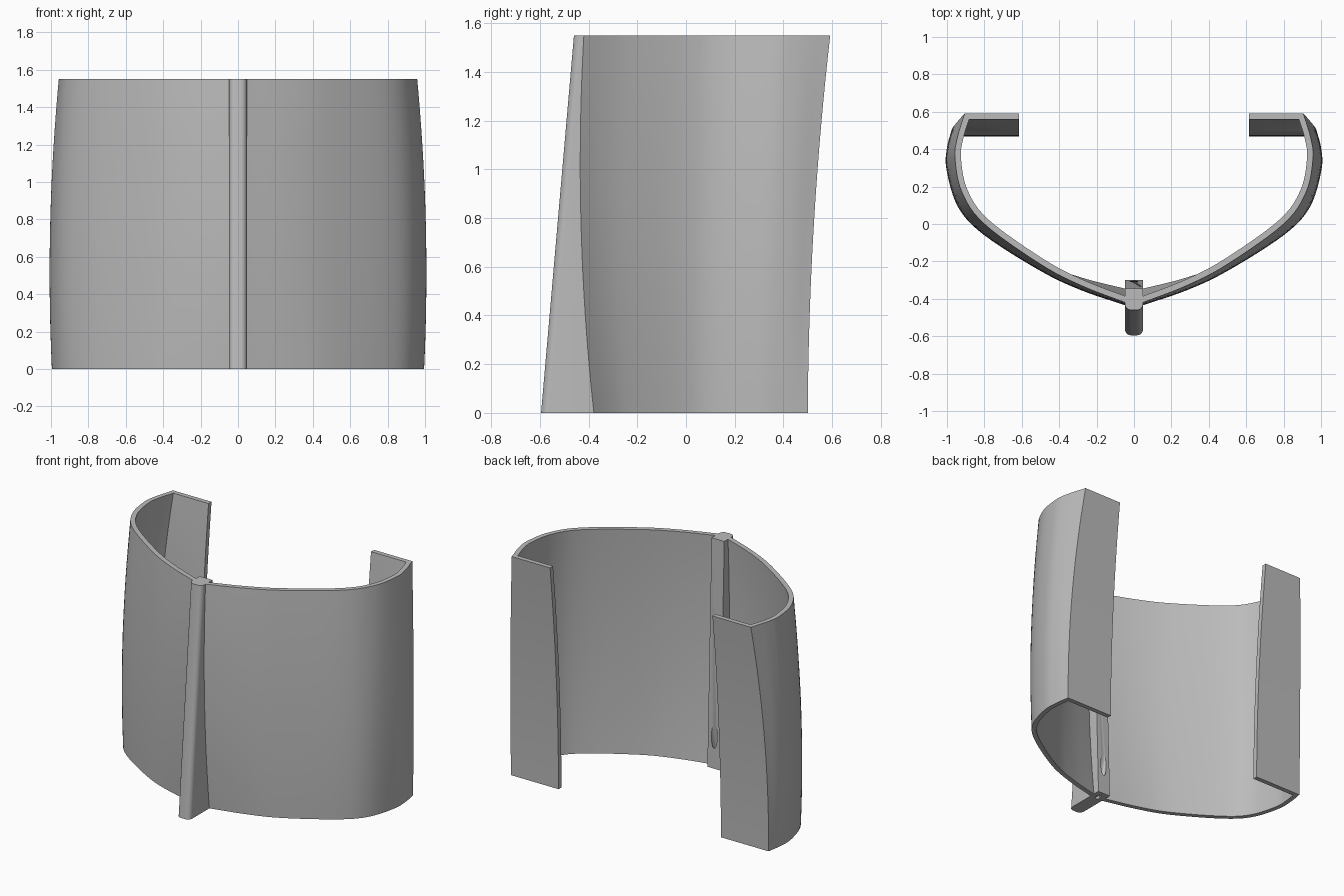
import bpy, bmesh, math
from mathutils import Vector

if "Cube" in bpy.data.objects:
    bpy.data.objects.remove(bpy.data.objects["Cube"])

H = 1.55          # overall height
T = 0.032         # wall thickness
ROWS, SUB = 24, 6

grey = bpy.data.materials.new("plain grey")
grey.diffuse_color = (0.5, 0.5, 0.5, 1)
grey.use_nodes = True
grey.node_tree.nodes["Principled BSDF"].inputs["Base Color"].default_value = grey.diffuse_color

# Outer wall outline (right half) at the bottom, middle and top
BOTTOM = [(.02, -.385), (.28, -.32), (.5, -.235), (.8, -.05), (.93, .09), (.99, .28), (.99, .40), (.975, .50)]
MIDDLE = [(.02, -.44), (.28, -.355), (.5, -.25), (.8, -.055), (.94, .10), (1.0, .30), (.995, .42), (.962, .525)]
TOP = [(.02, -.43), (.28, -.33), (.5, -.215), (.8, .00), (.92, .17), (.957, .35), (.945, .46), (.905, .592)]


def smooth_path(pts):
    """Catmull-Rom curve through the points."""
    p = [2 * pts[0] - pts[1]] + pts + [2 * pts[-1] - pts[-2]]
    out = []
    for i in range(1, len(p) - 2):
        a, b, c, d = p[i - 1:i + 3]
        for k in range(SUB):
            t = k / SUB
            out.append(.5 * (2 * b + (c - a) * t + (2 * a - 5 * b + 4 * c - d) * t * t
                             + (3 * b - a - 3 * c + d) * t ** 3))
    return out + [pts[-1]]


def section(t):
    """Closed outline of the wall and its flange at height fraction t."""
    w = (2 * (t - .5) * (t - 1), 4 * t * (1 - t), 2 * t * (t - .5))
    ctrl = [sum((Vector(p) * k for p, k in zip(ps, w)), Vector((0, 0)))
            for ps in zip(BOTTOM, MIDDLE, TOP)]
    outer = smooth_path(ctrl)
    inner = []
    for i, p in enumerate(outer):
        d = (outer[min(i + 1, len(outer) - 1)] - outer[max(i - 1, 0)]).normalized()
        inner.append(p + Vector((-d.y, d.x)) * T)
    c = outer[-1]
    inner[-1].y = c.y - T
    flange = [Vector((.615, c.y)), Vector((.615, c.y - T))]
    return outer + flange + inner[::-1]


def loft(name, sections, heights, side=1):
    """Skin a stack of closed outlines and cap both ends."""
    bm = bmesh.new()
    rings = [[bm.verts.new((side * p.x, p.y, z)) for p in s] for s, z in zip(sections, heights)]
    n = len(rings[0])
    for a, b in zip(rings, rings[1:]):
        for i in range(n):
            j = (i + 1) % n
            bm.faces.new((a[i], a[j], b[j], b[i]))
    bm.faces.new(rings[0][::-1])
    bm.faces.new(rings[-1])
    bmesh.ops.recalc_face_normals(bm, faces=bm.faces)
    me = bpy.data.meshes.new(name)
    bm.to_mesh(me)
    bm.free()
    ob = bpy.data.objects.new(name, me)
    bpy.context.collection.objects.link(ob)
    me.materials.append(grey)
    return ob


def shade(ob):
    bpy.ops.object.select_all(action='DESELECT')
    ob.select_set(True)
    bpy.context.view_layer.objects.active = ob
    bpy.ops.object.shade_smooth_by_angle(angle=math.radians(30))


# Curved walls with their back flanges
fractions = [i / ROWS for i in range(ROWS + 1)]
for name, side in (("right_wall", 1), ("left_wall", -1)):
    shade(loft(name, [section(t) for t in fractions], [t * H for t in fractions], side))


# Central rib with a rounded front edge
def rib_section(front, back, w=.048, r=.032):
    pts = [Vector((w, back)), Vector((-w, back))]
    for sx, start in ((-1, 180), (1, 270)):
        for k in range(7):
            a = math.radians(start + 15 * k)
            pts.append(Vector((sx * (w - r) + r * math.cos(a), front + r + r * math.sin(a))))
    return pts


rib = loft("centre_rib", [rib_section(-.595, -.30), rib_section(-.46, -.345)], [0, H])

# Slanted cord hole from the rib's base to its back face
a, b = Vector((0, -.36, 0)), Vector((0, -.306, .22))
bpy.ops.mesh.primitive_cylinder_add(vertices=24, radius=.022, depth=.6, location=(a + b) / 2)
cutter = bpy.context.object
cutter.name = "hole_cutter"
cutter.rotation_euler = (b - a).to_track_quat('Z', 'Y').to_euler()
cutter.data.materials.append(grey)
cutter.hide_render = True
mod = rib.modifiers.new("hole", 'BOOLEAN')
mod.object = cutter
mod.operation = 'DIFFERENCE'
mod.solver = 'EXACT'
bpy.context.view_layer.objects.active = rib
bpy.ops.object.modifier_apply(modifier="hole")
bpy.data.objects.remove(cutter)
shade(rib)
